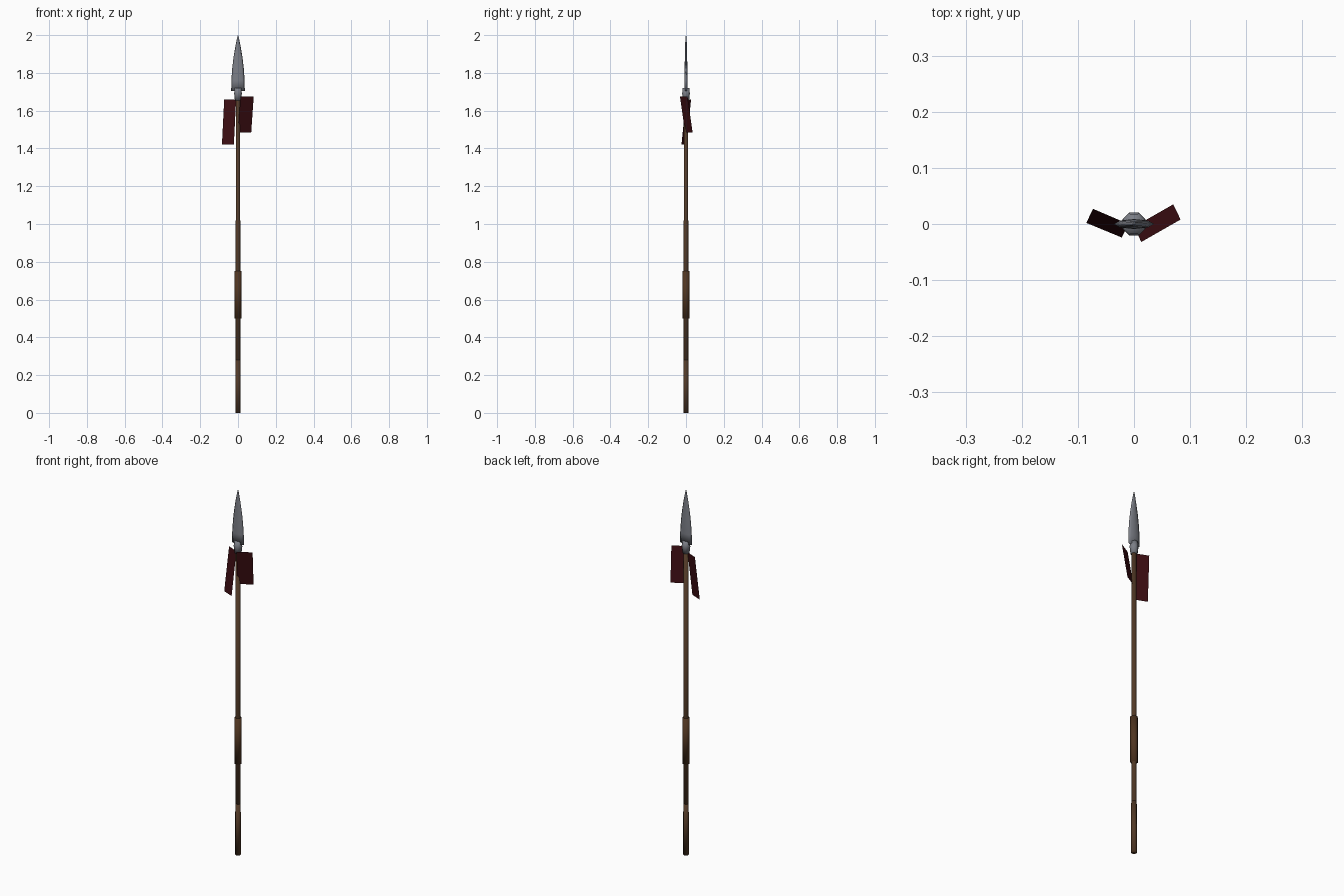
import bpy, bmesh, math

if "Cube" in bpy.data.objects:
    bpy.data.objects.remove(bpy.data.objects["Cube"])


def mat(name, rgb):
    m = bpy.data.materials.new(name)
    m.diffuse_color = (*rgb, 1)
    m.use_nodes = True
    m.node_tree.nodes["Principled BSDF"].inputs["Base Color"].default_value = m.diffuse_color
    return m


WOOD = mat("brown wood", (0.085, 0.042, 0.020))
LEATHER = mat("brown leather", (0.080, 0.036, 0.015))
STEEL = mat("grey steel", (0.20, 0.21, 0.24))
CLOTH = mat("dark red cloth", (0.045, 0.004, 0.006))


def loft(name, rings, material, sides=8, turn=0.0, smooth=True):
    """Stack of elliptical rings (z, radius x, radius y), capped at both ends."""
    bm = bmesh.new()
    loops = []
    for z, rx, ry in rings:
        angles = [turn + 2 * math.pi * i / sides for i in range(sides)]
        loops.append([bm.verts.new((rx * math.cos(a), ry * math.sin(a), z)) for a in angles])
    for a, b in zip(loops, loops[1:]):
        for i in range(sides):
            j = (i + 1) % sides
            bm.faces.new((a[i], a[j], b[j], b[i]))
    bm.faces.new(loops[0][::-1])
    bm.faces.new(loops[-1])
    return finish(name, bm, material, smooth)


def finish(name, bm, material, smooth):
    bmesh.ops.remove_doubles(bm, verts=bm.verts, dist=1e-5)
    for f in bm.faces:
        f.smooth = smooth
    me = bpy.data.meshes.new(name)
    bm.to_mesh(me)
    bm.free()
    me.materials.append(material)
    ob = bpy.data.objects.new(name, me)
    bpy.context.collection.objects.link(ob)
    return ob


def cylinder(name, z0, z1, r0, r1, material):
    return loft(name, [(z0, r0, r0), (z1, r1, r1)], material, 8, math.pi / 8)


# Shaft, butt and grip
cylinder("shaft", 0.0, 1.68, 0.0135, 0.0125, WOOD)
cylinder("butt", 0.0, 0.28, 0.015, 0.0138, WOOD)
cylinder("grip", 0.50, 0.75, 0.019, 0.019, LEATHER)

# Spear head: socket and flat leaf blade
loft("socket", [(1.655, 0.018, 0.018), (1.69, 0.022, 0.022), (1.72, 0.019, 0.019)],
     STEEL, 8, math.pi / 8)
loft("blade", [(1.705, 0.036, 0.008), (1.76, 0.035, 0.009), (1.82, 0.031, 0.008),
               (1.88, 0.024, 0.006), (1.94, 0.014, 0.005), (1.985, 0.005, 0.003),
               (2.0, 0.0008, 0.0008)], STEEL, 8)


# Cloth streamers
def streamer(name, corners):
    bm = bmesh.new()
    bm.faces.new([bm.verts.new(c) for c in corners])
    finish(name, bm, CLOTH, False)


streamer("right_streamer", [(0.000, -0.005, 1.485), (0.070, 0.035, 1.485),
                            (0.083, 0.008, 1.675), (0.013, -0.032, 1.675)])
streamer("left_streamer", [(-0.085, 0.002, 1.42), (-0.022, -0.024, 1.42),
                           (-0.010, 0.000, 1.66), (-0.073, 0.027, 1.66)])
